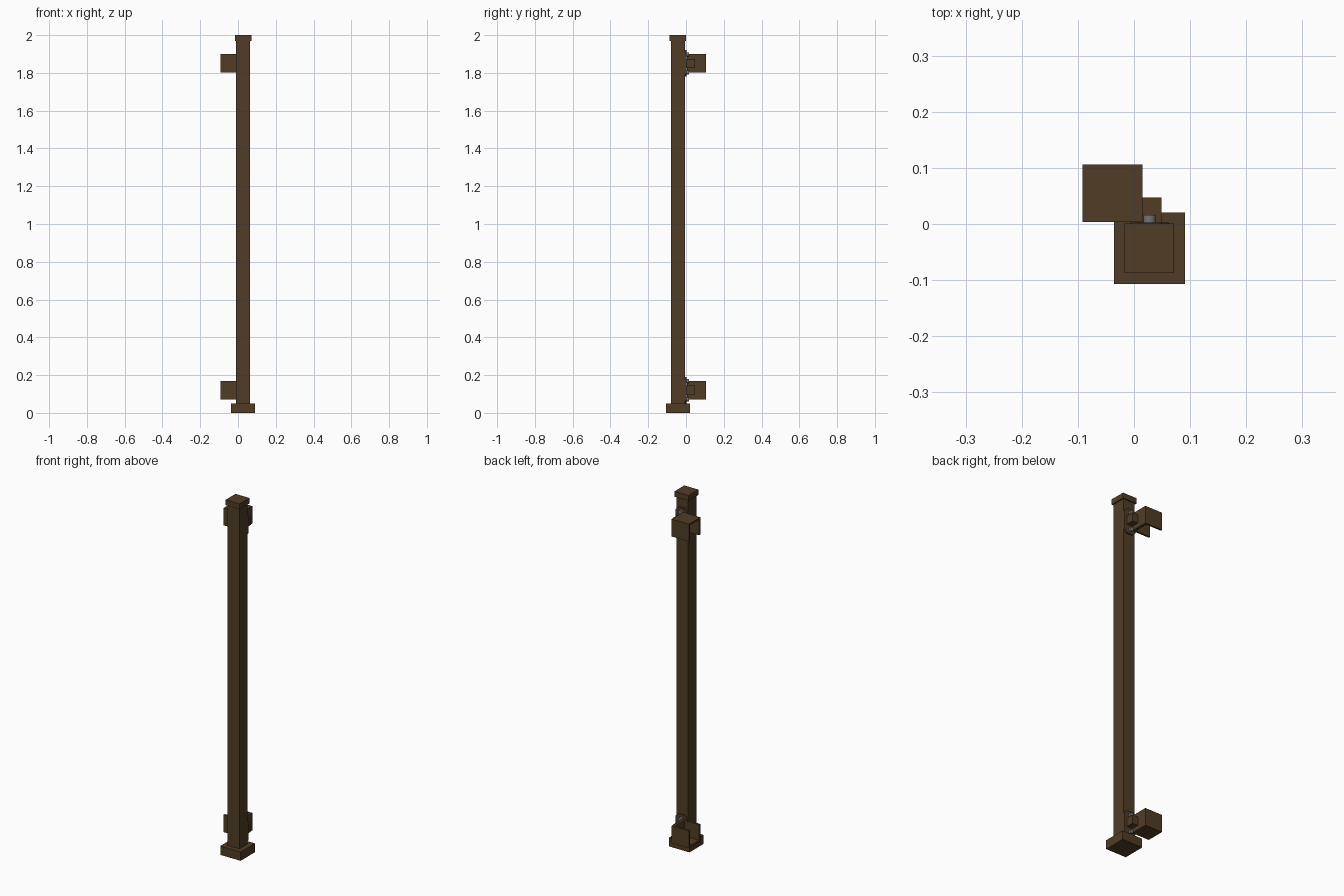
import bpy, math

if "Cube" in bpy.data.objects:
    bpy.data.objects.remove(bpy.data.objects["Cube"])


def material(name, rgb):
    m = bpy.data.materials.new(name)
    m.diffuse_color = (*rgb, 1)
    m.use_nodes = True
    m.node_tree.nodes["Principled BSDF"].inputs["Base Color"].default_value = m.diffuse_color
    return m


BROWN = material("dark brown paint", (0.082, 0.046, 0.019))
STEEL = material("steel grey", (0.16, 0.18, 0.19))


def mesh_object(name, verts, faces, mat):
    me = bpy.data.meshes.new(name)
    me.from_pydata(verts, [], faces)
    me.materials.append(mat)
    ob = bpy.data.objects.new(name, me)
    bpy.context.collection.objects.link(ob)
    return ob


def box(name, x, y, z):
    verts = [(a, b, c) for c in z for b in y for a in x]
    faces = [(0, 2, 3, 1), (4, 5, 7, 6), (0, 1, 5, 4),
             (2, 6, 7, 3), (0, 4, 6, 2), (1, 3, 7, 5)]
    return mesh_object(name, verts, faces, BROWN)


def extrude_y(name, outline, y0, y1, mat):
    """Prism from an x/z outline (counterclockwise seen from the front)."""
    n = len(outline)
    verts = [(x, y, z) for y in (y0, y1) for x, z in outline]
    faces = [tuple(range(n)), tuple(range(2 * n - 1, n - 1, -1))]
    faces += [(i, i + n, (i + 1) % n + n, (i + 1) % n) for i in range(n)]
    return mesh_object(name, verts, faces, mat)


# Post, foot and cap share one centre line
CX, CY = 0.0275, -0.043


def post_part(name, half, z0, z1):
    box(name, (CX - half, CX + half), (CY - half, CY + half), (z0, z1))


post_part("foot", 0.0635, 0, 0.05)
post_part("post", 0.037, 0.05, 1.97)
post_part("cap", 0.044, 1.97, 2.0)

X0, XI, X1 = -0.092, 0.0, 0.015       # rail holder: open end, inside, outside
Y0, YI0, YI1, Y1 = 0.004, 0.0145, 0.0955, 0.106


def hinge(label, zc, closed):
    """Rail holder with hinge; closed = +1 has a roof, -1 has a floor."""
    z = (zc - 0.049, zc + 0.049)
    # Rail holder walls
    box(label + "_holder_front_wall", (X0, X1), (Y0, YI0), z)
    box(label + "_holder_back_wall", (X0, X1), (YI1, Y1), z)
    box(label + "_holder_end_wall", (XI, X1), (YI0, YI1), z)
    edge = zc + closed * 0.049
    box(label + "_holder_plate", (X0, XI), (YI0, YI1),
        sorted((edge, edge - closed * 0.01)))
    # Back plate with clipped corners
    w, h, c = 0.035, 0.07, 0.016
    outline = [(-w + c, -h), (w - c, -h), (w, -h + c), (w, h - c),
               (w - c, h), (-w + c, h), (-w, h - c), (-w, -h + c)]
    extrude_y(label + "_hinge_plate", [(CX + x, zc + v) for x, v in outline],
              CY + 0.037, 0.003, BROWN)
    # Hinge block
    box(label + "_hinge_block", (CX - 0.0215, CX + 0.0215), (0.003, 0.047),
        (zc - 0.024, zc + 0.024))
    # Two bolts
    for side in (-1, 1):
        ring = [(CX + 0.011 * math.cos(a), zc + side * 0.048 + 0.011 * math.sin(a))
                for a in (i * math.tau / 16 for i in range(16))]
        bolt = extrude_y(label + ("_upper_bolt" if side > 0 else "_lower_bolt"),
                         ring, 0.003, 0.016, STEEL)
        bpy.ops.object.select_all(action='DESELECT')
        bolt.select_set(True)
        bpy.context.view_layer.objects.active = bolt
        bpy.ops.object.shade_smooth_by_angle(angle=math.radians(40))


hinge("top", 1.85, 1)
hinge("bottom", 0.12, -1)
